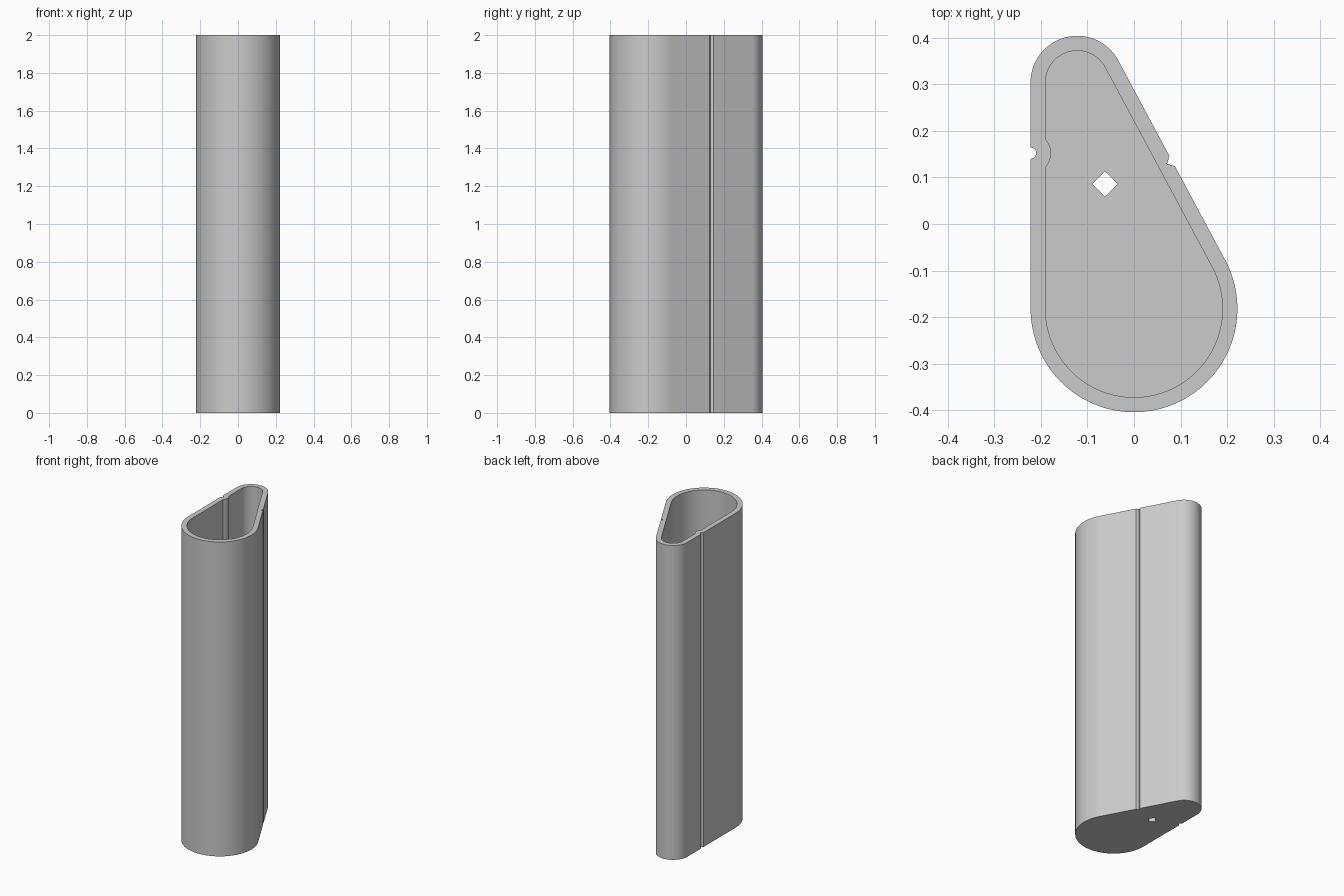
import bpy, bmesh, math

if "Cube" in bpy.data.objects:
    bpy.data.objects.remove(bpy.data.objects["Cube"])

HEIGHT, FLOOR, WALL = 2.0, 0.032, 0.032
BIG, BIG_R = (0.0, -0.182), 0.222
SMALL, SMALL_R = (-0.122, 0.304), 0.100
GROOVE = (-0.222, 0.152)

# Direction of the slanted side's normal, mirrored from the straight side
axis = math.atan2(BIG[1] - SMALL[1], BIG[0] - SMALL[0])
SLANT = 2 * axis + math.pi


def arc(centre, radius, start, end, steps):
    return [(centre[0] + radius * math.cos(start + (end - start) * i / steps),
             centre[1] + radius * math.sin(start + (end - start) * i / steps))
            for i in range(steps + 1)]


def teardrop(inset, groove_radius, notch):
    """Two rounded ends, a round groove on the left side, a V notch on the slant."""
    SLANT_N = SLANT % (2 * math.pi)
    pts = arc(SMALL, SMALL_R - inset, SLANT_N, math.pi, 36)
    half = math.acos(inset / groove_radius)
    pts += arc(GROOVE, groove_radius, half, -half, 10)
    pts += arc(BIG, BIG_R - inset, math.pi, 2 * math.pi + SLANT_N, 56)
    if notch:
        n = (math.cos(SLANT_N), math.sin(SLANT_N))
        mid = (0.0817, 0.135)
        # put the notch exactly on the slanted line
        d = (BIG[0] - mid[0]) * n[0] + (BIG[1] - mid[1]) * n[1] + BIG_R
        for along, depth in ((-1, 0), (0, 1), (1, 0)):
            a, b = along * notch, d - depth * notch
            pts.append((mid[0] - n[1] * a + n[0] * b, mid[1] + n[0] * a + n[1] * b))
    return pts


bm = bmesh.new()


def loop(points, z):
    verts = [bm.verts.new((x, y, z)) for x, y in points]
    edges = [bm.edges.new((v, verts[(i + 1) % len(verts)])) for i, v in enumerate(verts)]
    return verts, edges


def wall(points, z0, z1):
    (lo, lo_edges), (hi, hi_edges) = loop(points, z0), loop(points, z1)
    for i in range(len(lo)):
        j = (i + 1) % len(lo)
        bm.faces.new((lo[i], lo[j], hi[j], hi[i]))
    return lo_edges, hi_edges


# Outer skin, cavity and the square drain hole in the floor
outer_lo, outer_hi = wall(teardrop(0.0, 0.012, 0.0125), 0, HEIGHT)
inner_lo, inner_hi = wall(teardrop(WALL, 0.044, 0), FLOOR, HEIGHT)
hole_lo, hole_hi = wall(arc((-0.062, 0.086), 0.0275, 0, 1.5 * math.pi, 3), 0, FLOOR)

# Rim, underside and floor
for edges in (outer_hi + inner_hi, outer_lo + hole_lo, inner_lo + hole_hi):
    bmesh.ops.triangle_fill(bm, edges=edges, use_beauty=True, normal=(0, 0, 1))
bmesh.ops.recalc_face_normals(bm, faces=bm.faces[:])

mesh = bpy.data.meshes.new("hollow_post")
bm.to_mesh(mesh)
bm.free()
post = bpy.data.objects.new("hollow_post", mesh)
bpy.context.collection.objects.link(post)

grey = bpy.data.materials.new("plain grey")
grey.diffuse_color = (0.6, 0.6, 0.6, 1)
grey.use_nodes = True
grey.node_tree.nodes["Principled BSDF"].inputs["Base Color"].default_value = grey.diffuse_color
mesh.materials.append(grey)

bpy.context.view_layer.objects.active = post
post.select_set(True)
bpy.ops.object.shade_smooth_by_angle(angle=math.radians(30))
